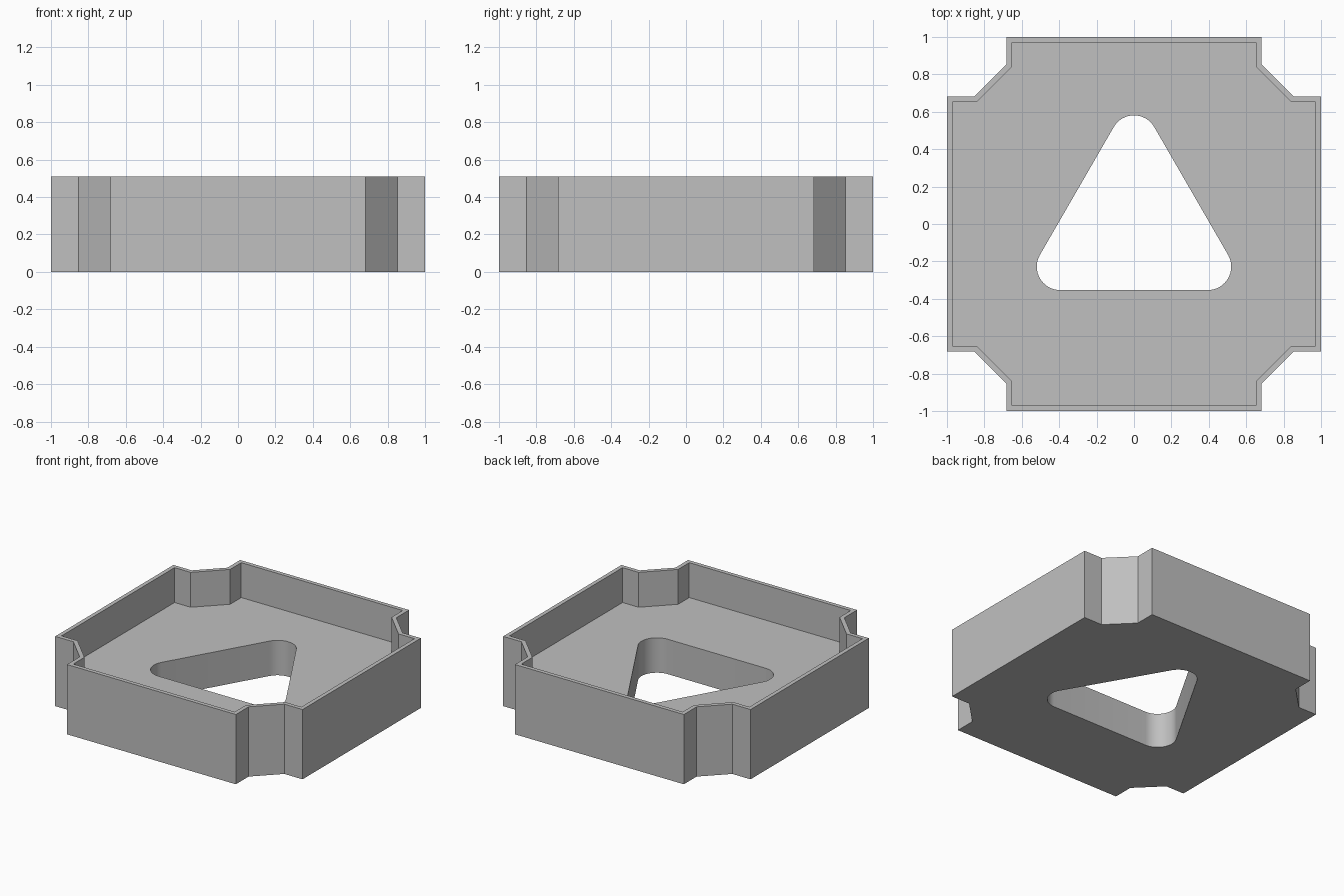
import bpy, bmesh, math

if "Cube" in bpy.data.objects:
    bpy.data.objects.remove(bpy.data.objects["Cube"])

HEIGHT, FLOOR, WALL = 0.51, 0.255, 0.03


def outline(inset):
    """Square with a chamfered notch in each corner, inset evenly."""
    a, n = 1.0 - inset, 0.683 - inset
    c = (1.536 - inset * math.sqrt(2)) - n
    corner = [(a, n), (c, n), (n, c), (n, a)]
    pts = []
    for k in range(4):
        for x, y in corner:
            for _ in range(k):
                x, y = -y, x
            pts.append((x, y))
    return pts


def rounded_triangle(radius=0.125, centre_dist=0.456, steps=16):
    """Equilateral triangle with rounded corners, pointing to +y."""
    pts = []
    for k in range(3):
        mid = math.radians(90 + 120 * k)
        for i in range(steps + 1):
            t = mid + math.radians(-60 + 120 * i / steps)
            pts.append((centre_dist * math.cos(mid) + radius * math.cos(t),
                        centre_dist * math.sin(mid) + radius * math.sin(t)))
    return pts


bm = bmesh.new()


def ring(pts, z):
    return [bm.verts.new((x, y, z)) for x, y in pts]


def bridge(a, b):
    for i in range(len(a)):
        j = (i + 1) % len(a)
        bm.faces.new((a[i], a[j], b[j], b[i]))


def fill(*loops):
    edges = [bm.edges.get((l[i - 1], l[i])) for l in loops for i in range(len(l))]
    bmesh.ops.triangle_fill(bm, edges=edges, use_beauty=True)


# Rings of the tray shell and of the triangular opening
outer_low, outer_top = ring(outline(0), 0), ring(outline(0), HEIGHT)
inner_top, inner_low = ring(outline(WALL), HEIGHT), ring(outline(WALL), FLOOR)
hole_low, hole_top = ring(rounded_triangle(), 0), ring(rounded_triangle(), FLOOR)

# Outer wall, rim, inner wall, opening wall
bridge(outer_low, outer_top)
bridge(outer_top, inner_top)
bridge(inner_top, inner_low)
bridge(hole_top, hole_low)
# Underside and raised floor, both pierced by the opening
fill(outer_low, hole_low)
fill(inner_low, hole_top)
bmesh.ops.recalc_face_normals(bm, faces=bm.faces[:])

mesh = bpy.data.meshes.new("tray")
bm.to_mesh(mesh)
bm.free()
tray = bpy.data.objects.new("tray", mesh)
bpy.context.collection.objects.link(tray)

grey = bpy.data.materials.new("light grey")
grey.diffuse_color = (0.527, 0.527, 0.527, 1)
grey.use_nodes = True
grey.node_tree.nodes["Principled BSDF"].inputs["Base Color"].default_value = grey.diffuse_color
mesh.materials.append(grey)

bpy.context.view_layer.objects.active = tray
tray.select_set(True)
bpy.ops.object.shade_smooth_by_angle(angle=math.radians(30))
